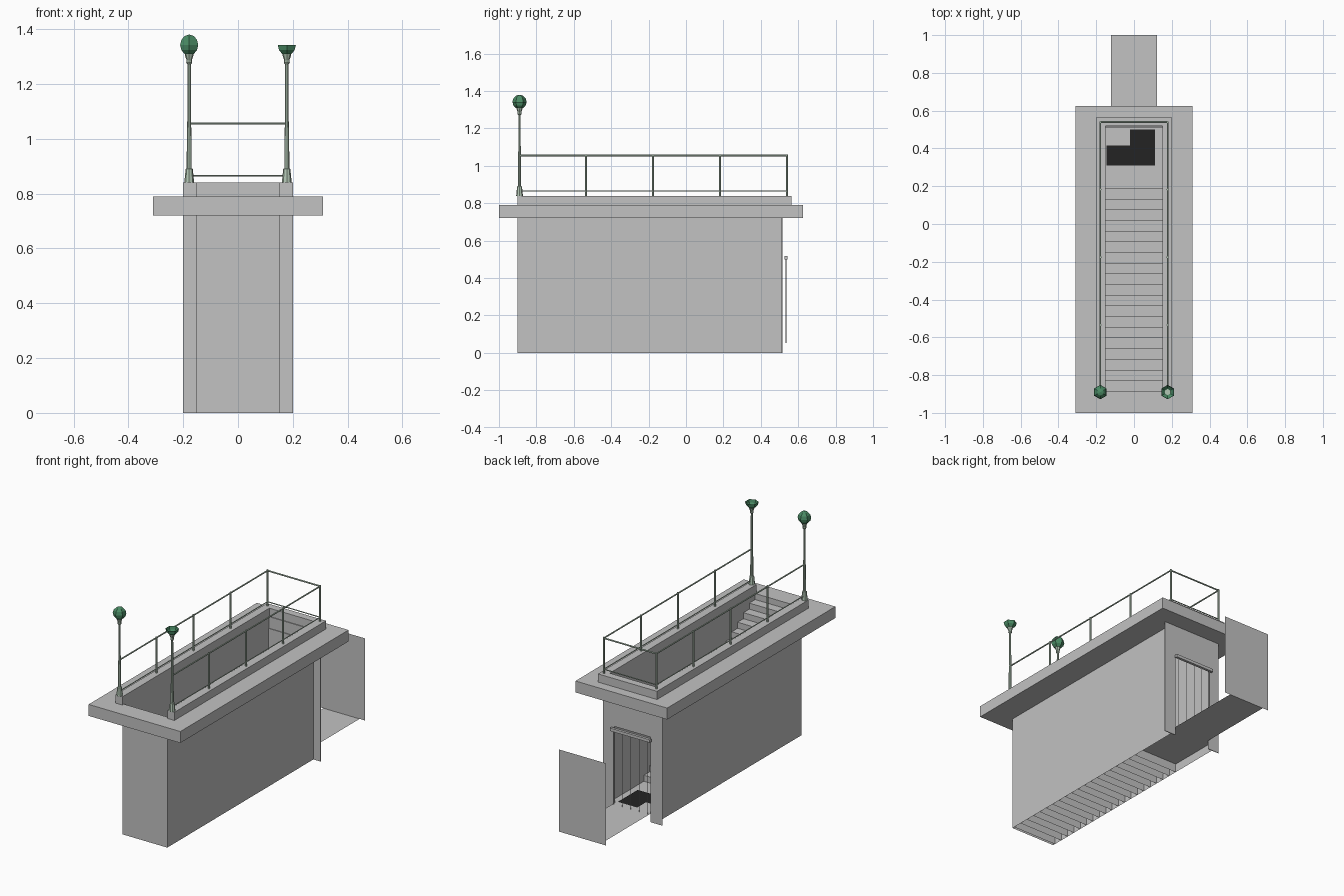
import bpy, bmesh, math
from mathutils import Vector

cube = bpy.data.objects.get("Cube")
if cube:
    bpy.data.objects.remove(cube, do_unlink=True)


def material(name, rgb):
    m = bpy.data.materials.new(name)
    m.use_nodes = True
    m.diffuse_color = (*rgb, 1)
    m.node_tree.nodes["Principled BSDF"].inputs["Base Color"].default_value = (*rgb, 1)
    return m


CONCRETE = material("concrete grey", (0.54, 0.54, 0.54))
SAGE = material("sage green paint", (0.45, 0.57, 0.46))
GLOBE = material("globe green", (0.07, 0.26, 0.13))
BLACK = material("black", (0.017, 0.017, 0.017))


def finish(name, bm, mat, normals=True):
    if normals:
        bmesh.ops.recalc_face_normals(bm, faces=bm.faces)
    me = bpy.data.meshes.new(name)
    bm.to_mesh(me)
    bm.free()
    me.materials.append(mat)
    ob = bpy.data.objects.new(name, me)
    bpy.context.collection.objects.link(ob)
    return ob


def face(bm, pts):
    return bm.faces.new([bm.verts.new(p) for p in pts])


def sheet(name, pts, mat=CONCRETE):
    bm = bmesh.new()
    face(bm, pts)
    return finish(name, bm, mat, False)


def prism(name, pts, offset, mat=CONCRETE):
    """Extrude a flat outline by an offset vector."""
    bm = bmesh.new()
    f = face(bm, pts)
    new = bmesh.ops.extrude_face_region(bm, geom=[f], use_keep_orig=True)["geom"]
    bmesh.ops.translate(bm, vec=offset,
                        verts=[v for v in new if isinstance(v, bmesh.types.BMVert)])
    return finish(name, bm, mat)


def rod(bm, a, b, r, sides=6):
    a, b = Vector(a), Vector(b)
    d = b - a
    new = bmesh.ops.create_cone(bm, cap_ends=True, segments=sides,
                                radius1=r, radius2=r, depth=d.length)["verts"]
    rot = Vector((0, 0, 1)).rotation_difference(d).to_matrix()
    bmesh.ops.rotate(bm, verts=new, matrix=rot)
    bmesh.ops.translate(bm, verts=new, vec=(a + b) / 2)


def lathe(name, profile, sides, x, y, mat):
    """Turn (radius, height) pairs around a vertical axis."""
    bm = bmesh.new()
    rings = [[bm.verts.new((x + r * math.cos(math.tau * i / sides),
                            y + r * math.sin(math.tau * i / sides), z))
              for i in range(sides)] for r, z in profile]
    for lo, hi in zip(rings, rings[1:]):
        for i in range(sides):
            j = (i + 1) % sides
            bm.faces.new((lo[i], lo[j], hi[j], hi[i]))
    bm.faces.new(rings[-1])
    return finish(name, bm, mat)


W = 0.152                    # half width of the stairwell
FRONT, BACK = -0.9, 0.515    # ends of the stairwell
SLAB_LO, SLAB_HI, CURB_HI = 0.72, 0.79, 0.84
FLOOR = 0.053

# Pavement slab with the stairwell opening
bm = bmesh.new()
outer = [(-0.31, -1), (0.31, -1), (0.31, 0.625), (-0.31, 0.625)]
inner = [(-W, FRONT), (W, FRONT), (W, BACK), (-W, BACK)]
loops = [[bm.verts.new((x, y, z)) for x, y in loop]
         for loop, z in ((outer, SLAB_LO), (outer, SLAB_HI), (inner, SLAB_HI), (inner, SLAB_LO))]
for k in range(4):
    p, q = loops[k], loops[(k + 1) % 4]
    for i in range(4):
        j = (i + 1) % 4
        bm.faces.new((p[i], p[j], q[j], q[i]))
finish("pavement_slab", bm, CONCRETE)

# Raised curb, open at the front
half = [(0.2, FRONT), (0.2, 0.565), (W, 0.52), (W, FRONT)]
(ax, ay), (bx, by), (cx, cy), (dx, dy) = half
outline = [(ax, ay), (bx, by), (-bx, by), (-ax, ay), (-dx, dy), (-cx, cy), (cx, cy), (dx, dy)]
prism("curb", [(x, y, SLAB_HI) for x, y in outline], (0, 0, CURB_HI - SLAB_HI))

# Thin stairwell walls
for side, name in ((1, "left_wall"), (-1, "right_wall")):
    x = side * W
    pts = [(x, FRONT, 0), (x, BACK, 0), (x, BACK, SLAB_HI), (x, FRONT, SLAB_HI)]
    sheet(name, pts if side > 0 else pts[::-1])
sheet("front_wall", [(-W, FRONT, 0), (W, FRONT, 0), (W, FRONT, SLAB_HI), (-W, FRONT, SLAB_HI)])

# Back wall with doorway
D, DOOR_TOP = 0.122, 0.52
door = [(0.2, 0), (0.2, SLAB_LO), (-0.2, SLAB_LO), (-0.2, 0),
        (-D, 0), (-D, DOOR_TOP), (D, DOOR_TOP), (D, 0)]
prism("back_wall", [(x, BACK, z) for x, z in door], (0, -0.004, 0))

# Stairs: treads with full-height risers, open underneath
bm = bmesh.new()
count, start, end = 19, -0.885, 0.19
run, rise = (end - start) / count, (SLAB_HI - FLOOR) / (count + 1)
y0, z = FRONT, SLAB_HI
for k in range(count + 1):
    y1 = start + k * run
    face(bm, [(-W, y0, z), (W, y0, z), (W, y1, z), (-W, y1, z)])
    face(bm, [(W, y1, 0), (-W, y1, 0), (-W, y1, z), (W, y1, z)])
    y0, z = y1, z - rise
finish("stairs", bm, CONCRETE, False)

# Lower landing, passage floor and end panel
sheet("landing_floor", [(-W, end, FLOOR), (W, end, FLOOR), (W, BACK, FLOOR), (-W, BACK, FLOOR)])
sheet("passage_floor", [(-D, BACK, FLOOR), (D, BACK, FLOOR), (D, 1, FLOOR), (-D, 1, FLOOR)])
sheet("end_panel", [(0.16, 1, FLOOR), (-0.16, 1, FLOOR), (-0.16, 1, 0.555), (0.16, 1, 0.555)])

# Black floor patch
patch = [(-0.145, 0.31), (0.11, 0.31), (0.11, 0.5), (-0.02, 0.5), (-0.02, 0.415), (-0.145, 0.415)]
sheet("floor_patch", [(x, y, FLOOR + 0.004) for x, y in patch], BLACK)

# Gate: header and thin bars
prism("gate_header", [(-0.135, 0.527, 0.5), (0.135, 0.527, 0.5), (0.135, 0.543, 0.5),
                      (-0.135, 0.543, 0.5)], (0, 0, 0.018))
bm = bmesh.new()
for i in range(5):
    x = -0.115 + i * 0.0575
    rod(bm, (x, 0.535, FLOOR), (x, 0.535, 0.505), 0.002, 4)
finish("gate_bars", bm, CONCRETE)

# Railing: two rails around three sides, with stanchions
R, RY, PY, TOP, LOW = 0.178, 0.54, -0.89, 1.055, 0.865
bm = bmesh.new()
for z, r in ((TOP, 0.0045), (LOW, 0.003)):
    rod(bm, (-R, RY, z), (R, RY, z), r)
    for x in (-R, R):
        rod(bm, (x, PY, z), (x, RY, z), r)
for x in (-R, R):
    for i in range(4):
        y = RY - i * 0.358
        rod(bm, (x, y, CURB_HI), (x, y, TOP + 0.006), 0.0055)
finish("railing", bm, SAGE)

# Lamp posts
post = [(0.018, CURB_HI), (0.013, 0.89), (0.009, 0.892), (0.009, 0.95), (0.0065, 1.1),
        (0.006, 1.27), (0.011, 1.278), (0.010, 1.288), (0.016, 1.305), (0.016, 1.31)]
for x, name in ((R, "left_post"), (-R, "right_post")):
    lathe(name, post, 8, x, PY, SAGE)

# Lamp globes: whole on the right, open lower half on the left
for x, name, whole in ((-R, "right_globe", True), (R, "left_half_globe", False)):
    bm = bmesh.new()
    bmesh.ops.create_uvsphere(bm, u_segments=6, v_segments=6, radius=0.038)
    if not whole:
        bmesh.ops.delete(bm, geom=[v for v in bm.verts if v.co.z > 0.001], context="VERTS")
    bmesh.ops.translate(bm, verts=bm.verts, vec=(x, PY, 1.342))
    finish(name, bm, GLOBE, whole)
